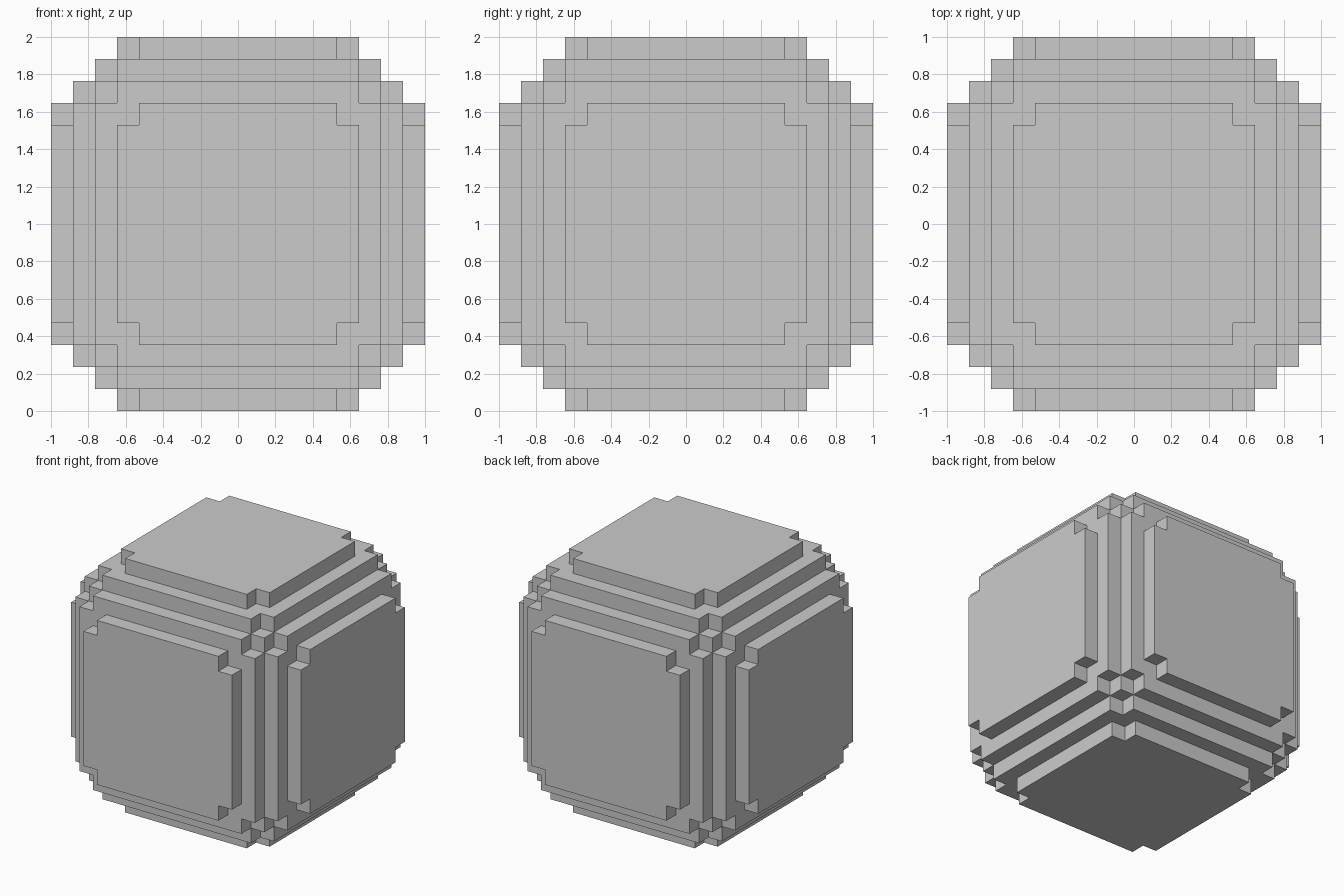
import bpy, bmesh
from itertools import product
from mathutils import Vector

if "Cube" in bpy.data.objects:
    bpy.data.objects.remove(bpy.data.objects["Cube"])

N = 8                    # block index runs from -8 to 8
U = 2 / (2 * N + 1)      # block size
LIMITS = [(8, 5, 4), (7, 6, 5), (6, 6, 6)]   # stepped ball, largest index first


def solid(p):
    s = sorted((abs(v) for v in p), reverse=True)
    return any(all(a <= b for a, b in zip(s, lim)) for lim in LIMITS)


# Outer skin of the block ball
bm = bmesh.new()
for p in product(range(-N, N + 1), repeat=3):
    if not solid(p):
        continue
    for axis, sign in product(range(3), (-1, 1)):
        n = Vector((0, 0, 0))
        n[axis] = sign
        c = Vector(p)
        if solid(tuple(int(v) for v in c + n)):
            continue
        a = Vector((0, 0, 0))
        a[(axis + 1) % 3] = 0.5
        b = n.cross(a)
        m = c + n * 0.5
        corners = (m - a - b, m + a - b, m + a + b, m - a + b)
        bm.faces.new([bm.verts.new(v * U + Vector((0, 0, 1))) for v in corners])

# Join the squares and merge the flat areas
bmesh.ops.remove_doubles(bm, verts=bm.verts[:], dist=U * 0.01)
bmesh.ops.recalc_face_normals(bm, faces=bm.faces[:])
bmesh.ops.dissolve_limit(bm, angle_limit=0.02, verts=bm.verts[:], edges=bm.edges[:])

mesh = bpy.data.meshes.new("block_ball")
bm.to_mesh(mesh)
bm.free()
bpy.context.collection.objects.link(bpy.data.objects.new("block_ball", mesh))
